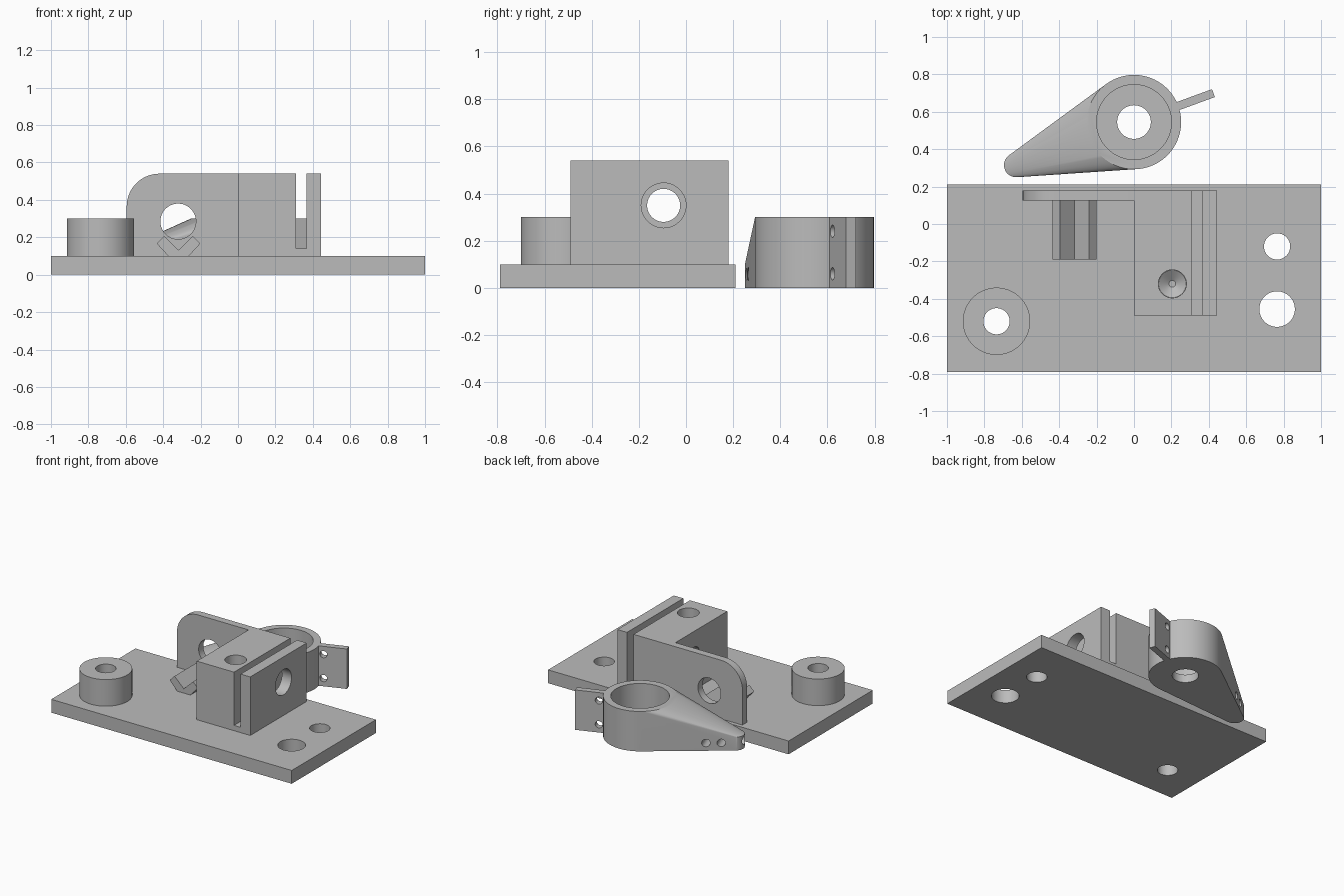
import bpy, bmesh
from math import pi, cos, sin, atan2, radians
from mathutils import Vector, Matrix

cube = bpy.data.objects.get("Cube")
if cube:
    bpy.data.objects.remove(cube, do_unlink=True)

grey = bpy.data.materials.new("machined_grey")
grey.use_nodes = True
grey.diffuse_color = (0.5, 0.5, 0.5, 1)
grey.node_tree.nodes["Principled BSDF"].inputs["Base Color"].default_value = (0.5, 0.5, 0.5, 1)


def finish(name, bm):
    bmesh.ops.recalc_face_normals(bm, faces=bm.faces[:])
    mesh = bpy.data.meshes.new(name)
    bm.to_mesh(mesh)
    bm.free()
    mesh.materials.append(grey)
    obj = bpy.data.objects.new(name, mesh)
    bpy.context.collection.objects.link(obj)
    return obj


def box(name, lo, hi):
    bm = bmesh.new()
    lo, hi = Vector(lo), Vector(hi)
    bmesh.ops.create_cube(bm, size=1, matrix=Matrix.Translation((lo + hi) / 2)
                          @ Matrix.Diagonal((*(hi - lo), 1)))
    return finish(name, bm)


def rod(name, start, end, r1, r2=None):
    """Cylinder or cone between two points."""
    start, end = Vector(start), Vector(end)
    axis = end - start
    turn = Vector((0, 0, 1)).rotation_difference(axis).to_matrix().to_4x4()
    bm = bmesh.new()
    bmesh.ops.create_cone(bm, cap_ends=True, segments=64, radius1=r1,
                          radius2=r1 if r2 is None else r2, depth=axis.length,
                          matrix=Matrix.Translation((start + end) / 2) @ turn)
    return finish(name, bm)


def extrude_y(name, profile, y0, y1):
    """Prism from an (x, z) profile."""
    bm = bmesh.new()
    face = bm.faces.new([bm.verts.new((x, y0, z)) for x, z in profile])
    side = bmesh.ops.extrude_face_region(bm, geom=[face])["geom"]
    bmesh.ops.translate(bm, vec=(0, y1 - y0, 0),
                        verts=[g for g in side if isinstance(g, bmesh.types.BMVert)])
    return finish(name, bm)


def activate(obj):
    bpy.ops.object.select_all(action='DESELECT')
    bpy.context.view_layer.objects.active = obj
    obj.select_set(True)


def cut(obj, *cutters):
    for cutter in cutters:
        mod = obj.modifiers.new("cut", 'BOOLEAN')
        mod.operation = 'DIFFERENCE'
        mod.solver = 'EXACT'
        mod.object = cutter
        activate(obj)
        bpy.ops.object.modifier_apply(modifier=mod.name)
        bpy.data.objects.remove(cutter, do_unlink=True)
    return obj


def drill(x, y, r, z0=-0.1, z1=0.7):
    return rod("cutter", (x, y, z0), (x, y, z1), r)


parts = []

# Base plate and round boss
boss_x, boss_y = -0.735, -0.52
parts.append(cut(box("base_plate", (-1, -0.79, 0), (1, 0.21, 0.1)),
                 drill(boss_x, boss_y, 0.07),
                 drill(0.765, -0.12, 0.07), drill(0.765, -0.455, 0.095)))
parts.append(cut(rod("boss", (boss_x, boss_y, 0.1), (boss_x, boss_y, 0.3), 0.18),
                 drill(boss_x, boss_y, 0.07)))

# Slotted clamp block with a cross bore and a drilled top hole
parts.append(cut(box("clamp_block", (0, -0.49, 0.1), (0.445, 0.18, 0.54)),
                 box("cutter", (0.31, -0.6, 0.14), (0.365, 0.3, 0.7)),
                 rod("cutter", (-0.1, -0.095, 0.35), (0.33, -0.095, 0.35), 0.07),
                 rod("cutter", (0.34, -0.095, 0.35), (0.6, -0.095, 0.35), 0.095),
                 drill(0.205, -0.32, 0.075, 0.3),
                 rod("cutter", (0.205, -0.32, 0.26), (0.205, -0.32, 0.301), 0.018, 0.075)))

# Upright bracket with one rounded corner
R = 0.175
corner = [(-0.595 + R - R * cos(i * pi / 32), 0.54 - R + R * sin(i * pi / 32)) for i in range(17)]
parts.append(cut(extrude_y("bracket", [(0, 0.1), (-0.595, 0.1)] + corner + [(0, 0.54)], 0.125, 0.18),
                 rod("cutter", (-0.32, 0, 0.285), (-0.32, 0.3, 0.285), 0.095)))

# V-shaped rest in front of the bracket
half = [(0.055, 0.1), (0.117, 0.167), (0.077, 0.207)]
vee = half + [(0, 0.132)] + [(-x, z) for x, z in reversed(half)]
parts.append(extrude_y("vee_rest", [(x - 0.318, z) for x, z in vee], -0.19, 0.125))

# Tapered lever arm: hull of a tall hub and a low tip
hub, tip = Vector((0, 0.545, 0)), Vector((-0.63, 0.315, 0))
bm = bmesh.new()
for centre, r, top in ((hub, 0.252, 0.3), (tip, 0.065, 0.1)):
    for i in range(96):
        a = i * pi / 48
        for z in (0, top):
            bm.verts.new(centre + Vector((r * cos(a), r * sin(a), z)))
bmesh.ops.convex_hull(bm, input=bm.verts[:])
bmesh.ops.dissolve_limit(bm, angle_limit=radians(0.2), verts=bm.verts[:], edges=bm.edges[:])
arm = finish("lever_arm", bm)
along = (hub - tip).normalized()
across = Vector((-along.y, along.x, 0))
up = Vector((0, 0, 0.058))
cut(arm, drill(hub.x, hub.y, 0.2, 0.06), drill(hub.x, hub.y, 0.09),
    rod("cutter", tip - along * 0.2 + up, tip + along * 0.04 + up, 0.032))
for d in (0.075, 0.175):
    p = tip + along * d + up
    cut(arm, rod("cutter", p - across * 0.3, p + across * 0.3, 0.028))
parts.append(arm)

# Radial tab on the hub with two small holes
tab = cut(box("hub_tab", (0.23, -0.0225, 0), (0.452, 0.0225, 0.3)),
          *[rod("cutter", (0.285, -0.2, z), (0.285, 0.2, z), 0.026) for z in (0.06, 0.24)])
tab.data.transform(Matrix.Translation(hub) @ Matrix.Rotation(radians(20), 4, 'Z'))
parts.append(tab)

for obj in parts:
    activate(obj)
    bpy.ops.object.shade_smooth_by_angle(angle=radians(25))
